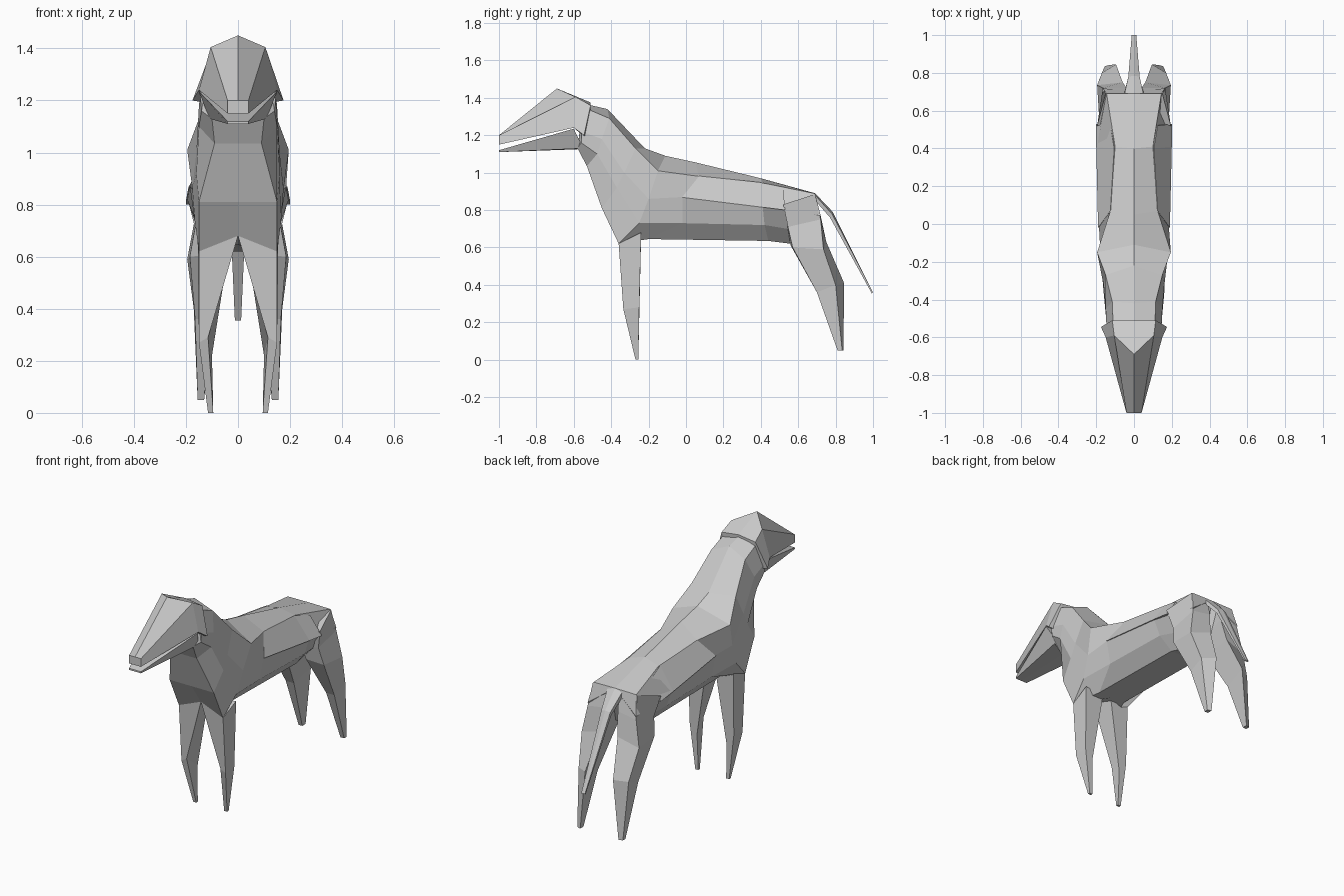
import bpy, bmesh

cube = bpy.data.objects.get("Cube")
if cube:
    bpy.data.objects.remove(cube, do_unlink=True)

grey = bpy.data.materials.new("coat_grey")
grey.use_nodes = True
grey.diffuse_color = (0.6, 0.6, 0.6, 1)
grey.node_tree.nodes["Principled BSDF"].inputs["Base Color"].default_value = (0.6, 0.6, 0.6, 1)


def loft(name, rings):
    """Skin closed rings of equal length and cap both ends."""
    bm = bmesh.new()
    loops = [[bm.verts.new(p) for p in ring] for ring in rings]
    n = len(loops[0])
    for a, b in zip(loops, loops[1:]):
        for i in range(n):
            j = (i + 1) % n
            bm.faces.new((a[i], a[j], b[j], b[i]))
    caps = [bm.faces.new(loops[0]), bm.faces.new(loops[-1])]
    bmesh.ops.triangulate(bm, faces=caps)
    bmesh.ops.recalc_face_normals(bm, faces=bm.faces)
    mesh = bpy.data.meshes.new(name)
    bm.to_mesh(mesh)
    bm.free()
    mesh.materials.append(grey)
    obj = bpy.data.objects.new(name, mesh)
    bpy.context.collection.objects.link(obj)
    return obj


def whole(half):
    """Complete a half ring that runs from top centre to bottom centre."""
    return half + [(-x, y, z) for x, y, z in reversed(half[1:-1])]


def symmetric(name, halves):
    return loft(name, [whole(h) for h in halves])


def paired(name, rings):
    loft(name, rings).modifiers.new("Mirror", 'MIRROR').use_mirror_merge = False


# neck, chest, barrel and rump
symmetric("body", [
    [(0, -.55, 1.37), (.11, -.55, 1.35), (.145, -.56, 1.22), (.14, -.56, 1.16), (.10, -.58, 1.13), (0, -.58, 1.13)],
    [(0, -.42, 1.34), (.115, -.41, 1.29), (.15, -.45, 1.18), (.15, -.475, 1.10), (.09, -.53, 1.035), (0, -.53, 1.035)],
    [(0, -.22, 1.13), (.15, -.27, 1.13), (.16, -.33, 1.00), (.16, -.37, .92), (.15, -.45, .81), (0, -.45, .81)],
    [(0, -.11, 1.09), (.195, -.15, 1.01), (.175, -.20, .86), (.165, -.25, .73), (.15, -.36, .62), (0, -.36, .68)],
    [(0, .05, 1.055), (.125, .07, .98), (.185, -.02, .87), (.16, -.02, .73), (.09, -.20, .645), (0, -.20, .645)],
    [(0, .40, .97), (.10, .41, .945), (.195, .41, .82), (.16, .42, .72), (.09, .44, .635), (0, .44, .635)],
    [(0, .69, .89), (.145, .69, .888), (.165, .72, .77), (.10, .66, .68), (.05, .56, .62), (0, .56, .62)],
])

# upper head, with cheeks flaring behind
symmetric("head", [
    [(0, -1, 1.20), (.04, -1, 1.20), (.04, -1, 1.15), (0, -1, 1.15)],
    [(0, -.69, 1.45), (.105, -.59, 1.405), (.15, -.60, 1.24), (0, -.60, 1.24)],
    [(0, -.51, 1.375), (.115, -.51, 1.36), (.175, -.545, 1.20), (0, -.52, 1.17)],
])

# lower jaw of the open mouth
symmetric("jaw", [
    [(0, -1, 1.12), (.04, -1, 1.12), (.04, -1, 1.11), (0, -1, 1.11)],
    [(0, -.60, 1.235), (.15, -.60, 1.235), (.11, -.55, 1.13), (0, -.58, 1.125)],
])

# raised flank panels
paired("flank_panel", [
    [(.125, .07, .982), (.19, -.02, .868), (.16, 0, .868), (.10, .07, .96)],
    [(.105, .40, .948), (.20, .41, .815), (.16, .41, .815), (.08, .40, .92)],
    [(.125, .52, .912), (.20, .53, .80), (.16, .53, .80), (.10, .52, .89)],
])

# front legs
paired("front_leg", [
    [(0, -.36, .68), (.15, -.36, .62), (.155, -.24, .68), (.03, -.24, .66)],
    [(.115, -.335, .29), (.15, -.335, .27), (.15, -.25, .28), (.10, -.25, .22)],
    [(.095, -.27, 0), (.115, -.27, 0), (.115, -.255, 0), (.095, -.255, 0)],
])

# hind legs: thigh, knee, hock, foot
paired("hind_leg", [
    [(.04, .53, .80), (.195, .52, .83), (.15, .69, .885), (.03, .69, .88)],
    [(.05, .54, .70), (.165, .545, .71), (.165, .72, .75), (.04, .72, .77)],
    [(.07, .56, .61), (.185, .57, .60), (.195, .735, .59), (.06, .75, .63)],
    [(.11, .70, .36), (.165, .70, .36), (.17, .80, .40), (.095, .845, .41)],
    [(.13, .81, .05), (.155, .81, .05), (.155, .835, .05), (.13, .842, .05)],
])

# tail
symmetric("tail", [
    [(0, .69, .89), (.05, .69, .88), (.05, .70, .84), (0, .70, .84)],
    [(0, .785, .79), (.03, .78, .78), (.03, .77, .76), (0, .77, .76)],
    [(0, 1, .36), (.012, 1, .36), (.012, .993, .355), (0, .993, .355)],
])
